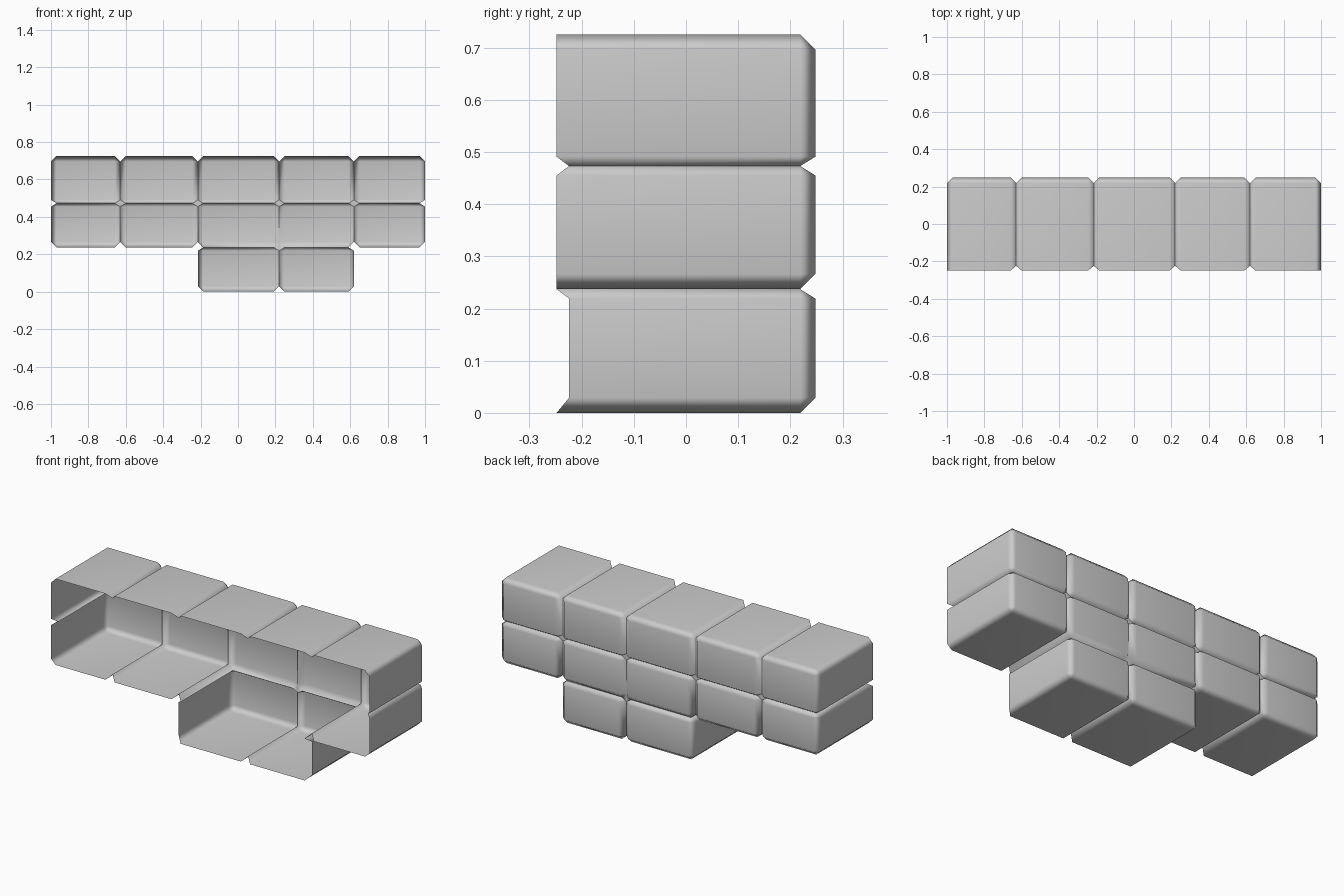
import bpy, bmesh
from itertools import product
from mathutils import Vector, Matrix

cube = bpy.data.objects.get("Cube")
if cube:
    bpy.data.objects.remove(cube, do_unlink=True)

# Grid lines of the blocks, and which cells (column, row) are occupied
XS = [-1.0, -0.63, -0.215, 0.22, 0.62, 1.0]
ZS = [0.0, 0.237, 0.473, 0.725]
FRONT, BACK = -0.248, 0.248
CHAMFER, NARROW, NOTCH = 0.029, 0.018, 0.024
CELLS = {(i, k) for i in range(5) for k in (1, 2)} | {(2, 0), (3, 0)}


def near(a, b):
    return abs(a - b) < 0.002


def exposed(face, i, k):
    """True when a block face, chamfer or corner borders an empty cell."""
    n = face.normal
    if n.y < -0.1:
        return False                      # open front
    if n.y > 0.1:
        return True                       # back wall
    dx, dz = [(abs(c) > 0.1) * (1 if c > 0 else -1) for c in (n.x, n.z)]
    around = product({0, dx}, {0, dz})
    return any((i + a, k + b) not in CELLS for a, b in around)


def add_block(bm, i, k):
    """Chamfered block, keeping only its outer skin."""
    lo = Vector((XS[i], FRONT - CHAMFER, ZS[k]))
    hi = Vector((XS[i + 1], BACK, ZS[k + 1]))
    block = bmesh.new()
    bmesh.ops.create_cube(block, size=1.0, matrix=Matrix.Translation((lo + hi) / 2)
                          @ Matrix.Diagonal((*(hi - lo), 1.0)))
    bmesh.ops.bevel(block, geom=block.edges[:], offset=CHAMFER, segments=1,
                    profile=0.5, affect='EDGES')
    block.normal_update()
    hidden = [f for f in block.faces if not exposed(f, i, k)]
    bmesh.ops.delete(block, geom=hidden, context='FACES')
    for v in block.verts:
        # narrower horizontal grooves
        if k < 2 and near(v.co.z, hi.z - CHAMFER) and k != 2:
            v.co.z = hi.z - NARROW
        elif k == 2 and near(v.co.z, lo.z + CHAMFER):
            v.co.z = lo.z + NARROW
        # notches where the grooves reach the open front
        if near(v.co.y, FRONT) and (any(near(v.co.x, x) for x in XS[1:-1])
                                    or near(v.co.z, ZS[2])):
            v.co.y += NOTCH
    mesh = bpy.data.meshes.new("block")
    block.to_mesh(mesh)
    block.free()
    bm.from_mesh(mesh)
    bpy.data.meshes.remove(mesh)


# Stone colour
stone = bpy.data.materials.new("grey stone")
stone.use_nodes = True
color = (0.6, 0.6, 0.6, 1.0)
stone.diffuse_color = color
stone.node_tree.nodes["Principled BSDF"].inputs["Base Color"].default_value = color

# Joined skin of all blocks, with groove crossings closed
bm = bmesh.new()
for i, k in sorted(CELLS):
    add_block(bm, i, k)
bmesh.ops.remove_doubles(bm, verts=bm.verts[:], dist=0.001)
bmesh.ops.holes_fill(bm, edges=[e for e in bm.edges if e.is_boundary], sides=4)
mesh = bpy.data.meshes.new("block_wall")
bm.to_mesh(mesh)
bm.free()
wall = bpy.data.objects.new("block_wall", mesh)
bpy.context.collection.objects.link(wall)
mesh.materials.append(stone)

# Soft chamfers with flat block faces
bpy.ops.object.select_all(action='DESELECT')
wall.select_set(True)
bpy.context.view_layer.objects.active = wall
bpy.ops.object.shade_smooth_by_angle(angle=1.05)
soft = wall.modifiers.new("soft_chamfers", 'WEIGHTED_NORMAL')
soft.keep_sharp = True
